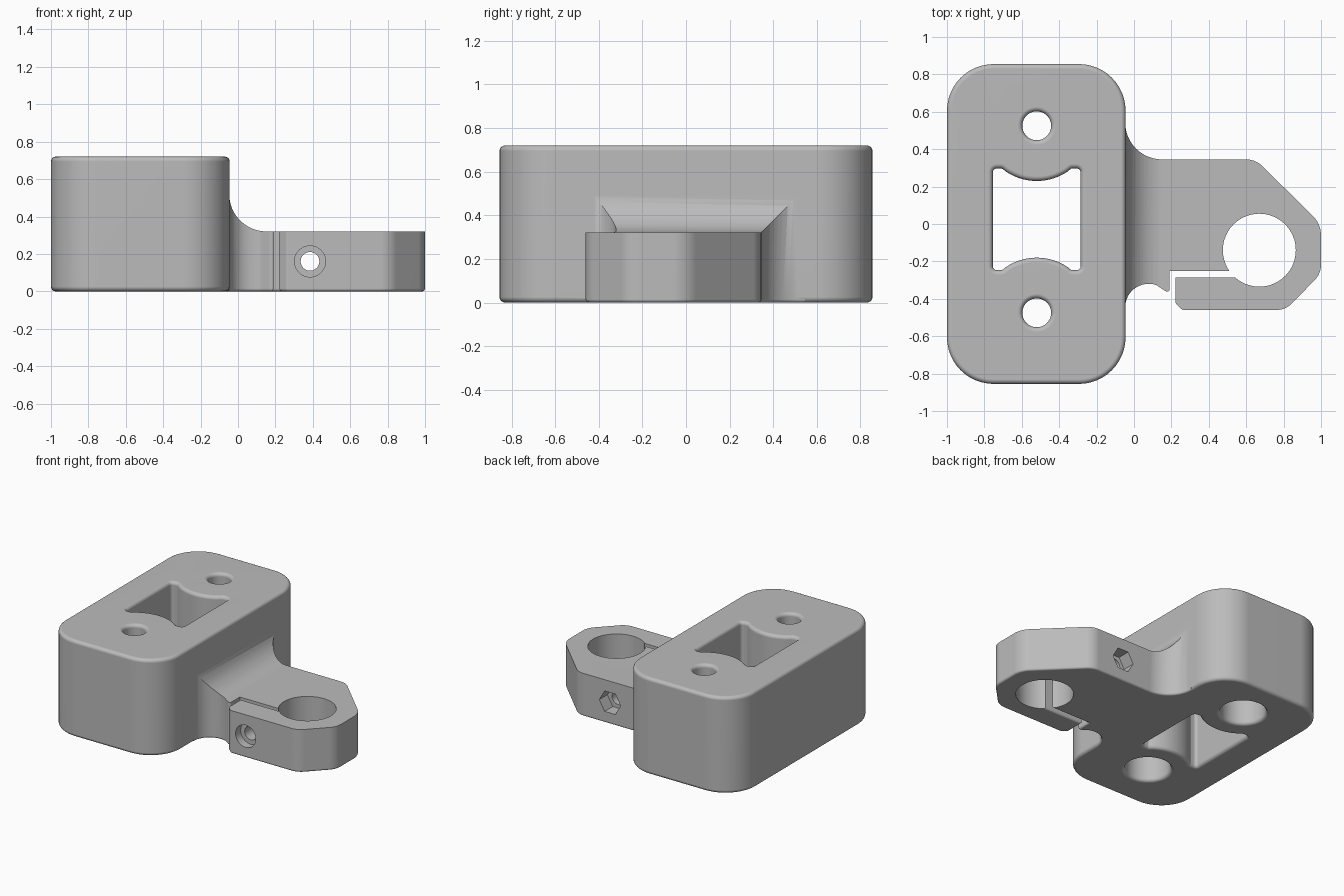
import bpy, bmesh
from math import sin, cos, pi, tan, radians
from mathutils import Vector, Matrix

cube = bpy.data.objects.get("Cube")
if cube:
    bpy.data.objects.remove(cube, do_unlink=True)

grey = bpy.data.materials.new("light_grey")
grey.use_nodes = True
colour = (0.5, 0.5, 0.5, 1)
grey.diffuse_color = colour
grey.node_tree.nodes["Principled BSDF"].inputs["Base Color"].default_value = colour


def rounded(corners, steps=12):
    """Polygon from (x, y, radius) corners, with each corner filleted."""
    out = []
    for i, (x, y, r) in enumerate(corners):
        p = Vector((x, y))
        if not r:
            out.append(p)
            continue
        a = (Vector(corners[i - 1][:2]) - p).normalized()
        b = (Vector(corners[(i + 1) % len(corners)][:2]) - p).normalized()
        half = a.angle(b) / 2
        centre = p + (a + b).normalized() * (r / sin(half))
        start = p + a * (r / tan(half)) - centre
        end = p + b * (r / tan(half)) - centre
        sweep = start.angle_signed(end)
        for k in range(steps + 1):
            out.append(centre + Matrix.Rotation(-sweep * k / steps, 2) @ start)
    return out


def circle(x, y, r, n=48):
    return [Vector((x + r * cos(2 * pi * k / n), y + r * sin(2 * pi * k / n))) for k in range(n)]


def offset(outline, d):
    """Move a counter-clockwise outline outward by d."""
    out = []
    for i, p in enumerate(outline):
        e = (p - outline[i - 1]).normalized()
        f = (outline[(i + 1) % len(outline)] - p).normalized()
        n, m = Vector((e.y, -e.x)), Vector((f.y, -f.x))
        out.append(p + (n + m) * (d / max(0.4, 1 + n.dot(m))))
    return out


def loft(name, outline, levels, along_y=False):
    """Solid through (height, offset) levels; along_y sends height to -y."""
    bm = bmesh.new()
    rings = [[bm.verts.new((p.x, p.y, z)) for p in offset(outline, d)] for z, d in levels]
    for low, high in zip(rings, rings[1:]):
        for i in range(len(low)):
            bm.faces.new((low[i - 1], low[i], high[i], high[i - 1]))
    bm.faces.new(rings[0][::-1])
    bm.faces.new(rings[-1])
    if along_y:
        bm.transform(Matrix.Rotation(pi / 2, 4, "X"))
    mesh = bpy.data.meshes.new(name)
    bm.to_mesh(mesh)
    bm.free()
    mesh.materials.append(grey)
    obj = bpy.data.objects.new(name, mesh)
    bpy.context.collection.objects.link(obj)
    return obj


def combine(target, tool, operation):
    mod = target.modifiers.new("combine", "BOOLEAN")
    mod.operation, mod.solver, mod.object = operation, "EXACT", tool
    bpy.context.view_layer.objects.active = target
    bpy.ops.object.modifier_apply(modifier=mod.name)
    bpy.data.objects.remove(tool, do_unlink=True)


H, R = 0.72, 0.025
quarter = [k * pi / 10 for k in range(6)]
bottom_round = [(R - R * cos(t), R * sin(t) - R) for t in quarter]
top_round = [(H - z, d) for z, d in reversed(bottom_round)]
top_flare = [(H - R + R * sin(t), R - R * cos(t)) for t in quarter] + [(H + 0.1, R)]
bottom_flare = [(H - z, d) for z, d in reversed(top_flare)]

# Block with rounded corners and edges
x0, x1, y1 = -1, -0.045, 0.855
block = loft("sensor_mount", rounded([(x0, -y1, 0.25), (x1, -y1, 0.25), (x1, y1, 0.25), (x0, y1, 0.25)]),
             bottom_round + top_round)

# Clamp arm: plan outline with slot, blended into the block
wall = x1 - 0.002
plan = rounded([
    (-0.15, -0.45, 0), (wall, -0.45, 0), (wall, -0.32, 0.125), (0.11, -0.32, 0.08),
    (0.17, -0.36, 0.01), (0.19, -0.36, 0.008), (0.19, -0.25, 0), (0.6, -0.25, 0),
    (0.6, -0.285, 0), (0.222, -0.285, 0), (0.222, -0.425, 0.02), (0.26, -0.46, 0.02),
    (0.81, -0.46, 0.12), (1, -0.265, 0.12), (1, 0, 0.15), (0.65, 0.345, 0.12),
    (wall, 0.345, 0.198), (wall, 0.545, 0), (-0.15, 0.545, 0)])
arm = loft("clamp_arm", plan, [(z * 0.6, d * 0.6) for z, d in bottom_round] + [(0.6, 0)])
side = rounded([(-0.3, -0.1, 0), (1.2, -0.1, 0), (1.2, 0.32, 0), (wall, 0.32, 0.2),
                (wall, 0.65, 0), (-0.3, 0.65, 0)])
combine(arm, loft("arm_side_profile", side, [(-1, 0), (1, 0)], True), "INTERSECT")
combine(arm, loft("clamp_bore", circle(0.67, -0.14, 0.195, 64), [(-0.1, 0), (0.5, 0)]), "DIFFERENCE")

# Clamp screw hole, head recess and nut recess
for name, radius, sides, ends in (("screw_hole", 0.05, 32, (-0.6, 0.6)),
                                  ("head_recess", 0.083, 40, (0.4, 0.6)),
                                  ("nut_recess", 0.088, 6, (-0.5, -0.25))):
    combine(arm, loft(name, circle(0.385, 0.16, radius, sides), [(z, 0) for z in ends], True), "DIFFERENCE")
combine(block, arm, "UNION")

# Window whose ends curve around the mounting holes
cx, cy, hole_y, half = -0.52, 0.025, 0.5, 0.235
end = [(half, 0.272, 0.022), (0.185, 0.272, 0.02)]
for k in range(17):
    t = radians(-56 - 68 * k / 16)
    end.append((0.295 * cos(t), hole_y + 0.295 * sin(t), 0))
end += [(-x, y, r) for x, y, r in reversed(end[:2])]
window = [(x + cx, y + cy, r) for x, y, r in end + [(-x, -y, r) for x, y, r in end]]
combine(block, loft("window", rounded(window, 6), bottom_flare + top_flare), "DIFFERENCE")

# Mounting holes with wide recesses from below
for s in (-1, 1):
    y = cy + s * hole_y
    combine(block, loft("mount_hole", circle(cx, y, 0.077), [(0.3, 0)] + top_flare), "DIFFERENCE")
    combine(block, loft("mount_recess", circle(cx, y, 0.155), bottom_flare + [(0.5, 0)]), "DIFFERENCE")

bpy.ops.object.select_all(action="DESELECT")
block.select_set(True)
bpy.context.view_layer.objects.active = block
bpy.ops.object.shade_smooth_by_angle(angle=radians(30))
block.modifiers.new("even_shading", "WEIGHTED_NORMAL").keep_sharp = True
